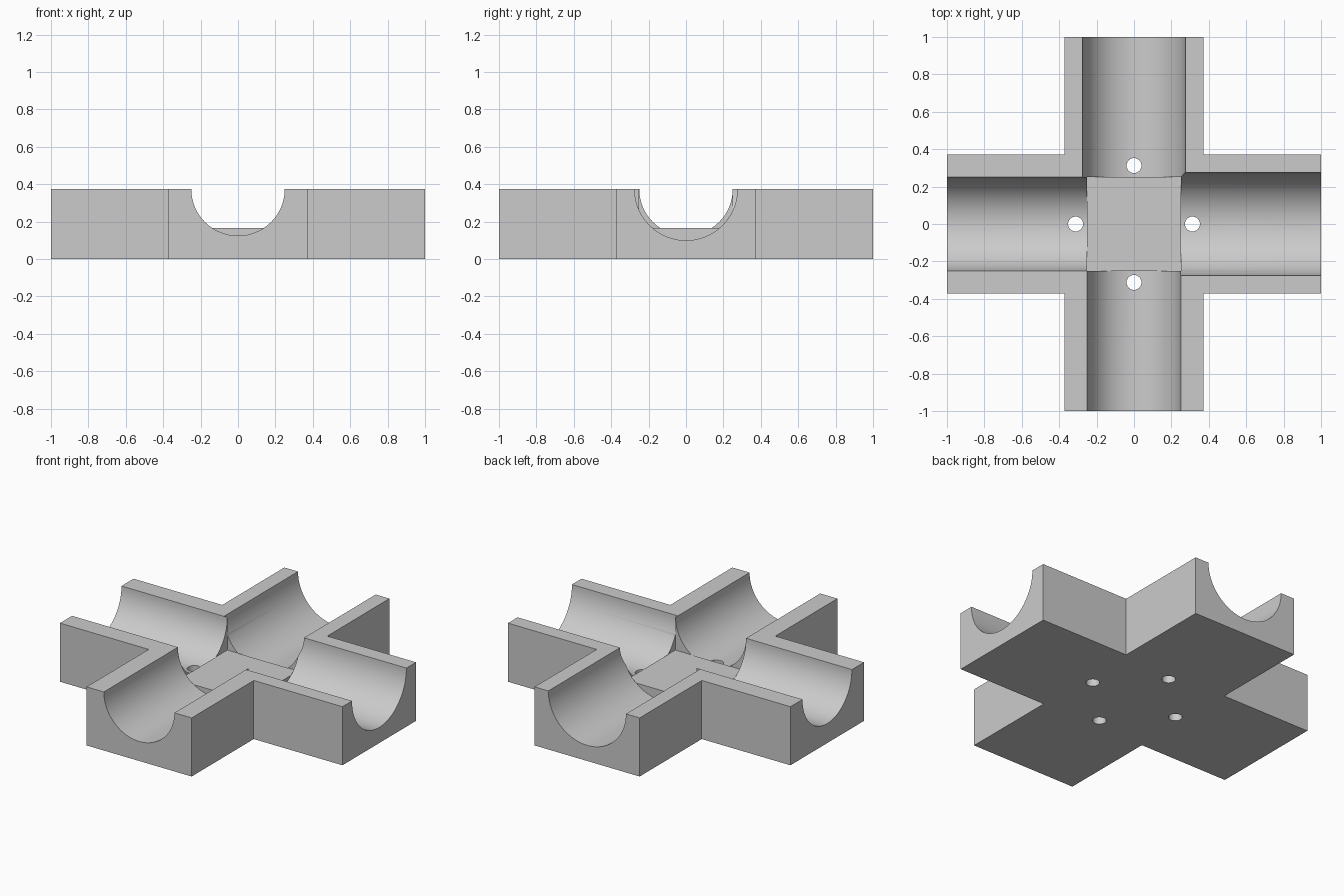
import bpy, math
from mathutils import Vector

cube = bpy.data.objects.get("Cube")
if cube:
    bpy.data.objects.remove(cube, do_unlink=True)

HEIGHT = 0.375       # block height, also the axis height of the channels
ARM = 0.372          # half width of each arm
PAD = 0.25           # half width of the central square recess
PAD_Z = 0.165        # floor of the central recess
HOLE_AT, HOLE_R = 0.3125, 0.04

grey = bpy.data.materials.new("light_grey")
grey.use_nodes = True
colour = (0.6, 0.6, 0.6, 1)
grey.diffuse_color = colour
grey.node_tree.nodes["Principled BSDF"].inputs["Base Color"].default_value = colour


def cut(target, cutter):
    """Subtract the cutter from the target and discard it."""
    cutter.hide_render = True
    mod = target.modifiers.new("cut", "BOOLEAN")
    mod.operation, mod.solver, mod.object = "DIFFERENCE", "EXACT", cutter
    bpy.context.view_layer.objects.active = target
    bpy.ops.object.modifier_apply(modifier=mod.name)
    bpy.data.objects.remove(cutter, do_unlink=True)


def cylinder(radius, depth, centre, direction, sides):
    turn = Vector(direction).to_track_quat("Z", "Y").to_euler()
    bpy.ops.mesh.primitive_cylinder_add(vertices=sides, radius=radius, depth=depth,
                                        location=centre, rotation=turn)
    return bpy.context.object


# Plus-shaped solid block, extruded from one outline
outline = []
for i in range(4):
    c, s = round(math.cos(i * math.pi / 2)), round(math.sin(i * math.pi / 2))
    for x, y in ((1, -ARM), (1, ARM), (ARM, ARM)):
        outline.append((c * x - s * y, s * x + c * y))
n = len(outline)
verts = [(x, y, z) for z in (0, HEIGHT) for x, y in outline]
faces = [tuple(reversed(range(n))), tuple(range(n, 2 * n))]
faces += [(i, (i + 1) % n, (i + 1) % n + n, i + n) for i in range(n)]
mesh = bpy.data.meshes.new("cross_block")
mesh.from_pydata(verts, [], faces)
block = bpy.data.objects.new("cross_block", mesh)
bpy.context.collection.objects.link(block)
mesh.materials.append(grey)

# Half-round channel along each arm, wider on the left and back arms
for direction, radius in (((1, 0, 0), 0.275), ((0, 1, 0), 0.275),
                          ((-1, 0, 0), 0.25), ((0, -1, 0), 0.25)):
    d = Vector(direction)
    length = 1.1 - PAD
    cut(block, cylinder(radius, length, d * (PAD + length / 2) + Vector((0, 0, HEIGHT)), d, 96))

# Square recess with a flat floor in the middle
bpy.ops.mesh.primitive_cube_add(size=1, location=(0, 0, PAD_Z + 0.25))
recess = bpy.context.object
recess.scale = (2 * PAD + 0.002, 2 * PAD + 0.002, 0.5)
cut(block, recess)

# Screw hole through the floor of each arm
for x, y in ((1, 0), (0, 1), (-1, 0), (0, -1)):
    cut(block, cylinder(HOLE_R, 1, (x * HOLE_AT, y * HOLE_AT, 0), (0, 0, 1), 32))

# Smooth channels and holes, crisp edges
bpy.ops.object.select_all(action="DESELECT")
block.select_set(True)
bpy.context.view_layer.objects.active = block
bpy.ops.object.shade_smooth_by_angle(angle=math.radians(30))
